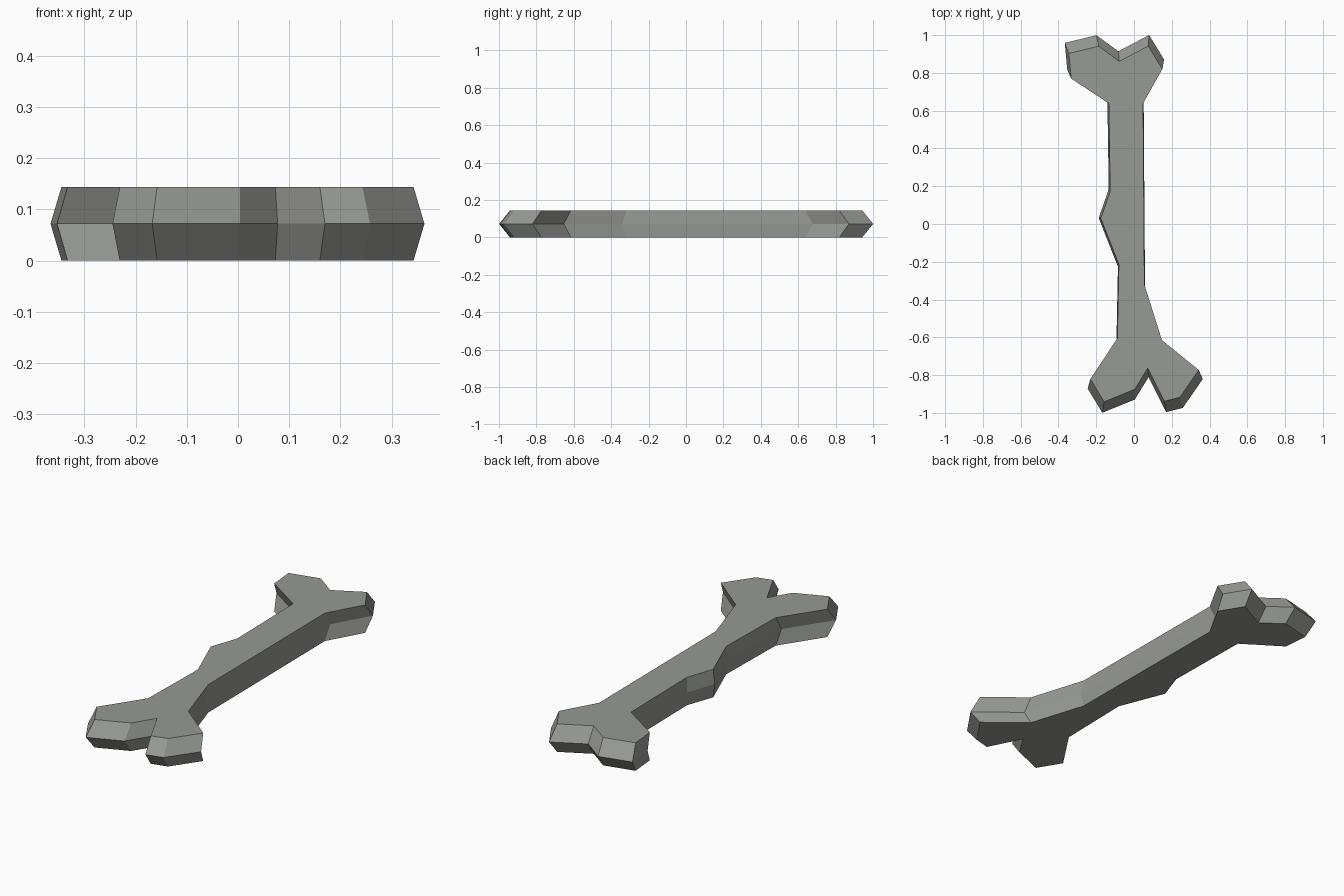
import bpy, bmesh

if "Cube" in bpy.data.objects:
    bpy.data.objects.remove(bpy.data.objects["Cube"])

THICK = 0.144
BULGE = 1.062   # the middle ring is a little larger than the two flat faces

# bone outline of the flat faces, clockwise from the upper left lobe
OUTLINE = [
    (-.345, .903), (-.187, .941), (-.078, .861), (.075, .942), (.150, .820),      # upper knuckle
    (.048, .638), (.055, -.320), (.148, -.615),                                   # right of shaft
    (.343, -.773), (.243, -.917), (.160, -.938), (.073, -.763), (.004, -.875),    # lower knuckle
    (-.158, -.941), (-.231, -.820),
    (-.088, -.605), (-.080, -.213), (-.176, .030), (-.126, .173), (-.133, .638),  # left of shaft
    (-.333, .770),
]

bone_grey = bpy.data.materials.new("bone grey")
bone_grey.diffuse_color = (0.31, 0.32, 0.295, 1)
bone_grey.use_nodes = True
bone_grey.node_tree.nodes["Principled BSDF"].inputs["Base Color"].default_value = bone_grey.diffuse_color

# three stacked rings: flat bottom, bulged middle, flat top
bm = bmesh.new()
rings = [[bm.verts.new((x * s, y * s, z)) for x, y in OUTLINE]
         for s, z in ((1, 0), (BULGE, THICK / 2), (1, THICK))]
bm.faces.new(rings[0])
bm.faces.new(rings[-1])
n = len(OUTLINE)
for low, high in zip(rings, rings[1:]):
    for i in range(n):
        j = (i + 1) % n
        bm.faces.new((low[i], low[j], high[j], high[i]))
bmesh.ops.recalc_face_normals(bm, faces=bm.faces)

mesh = bpy.data.meshes.new("bone")
bm.to_mesh(mesh)
bm.free()
mesh.materials.append(bone_grey)
bone = bpy.data.objects.new("bone", mesh)
bpy.context.collection.objects.link(bone)
